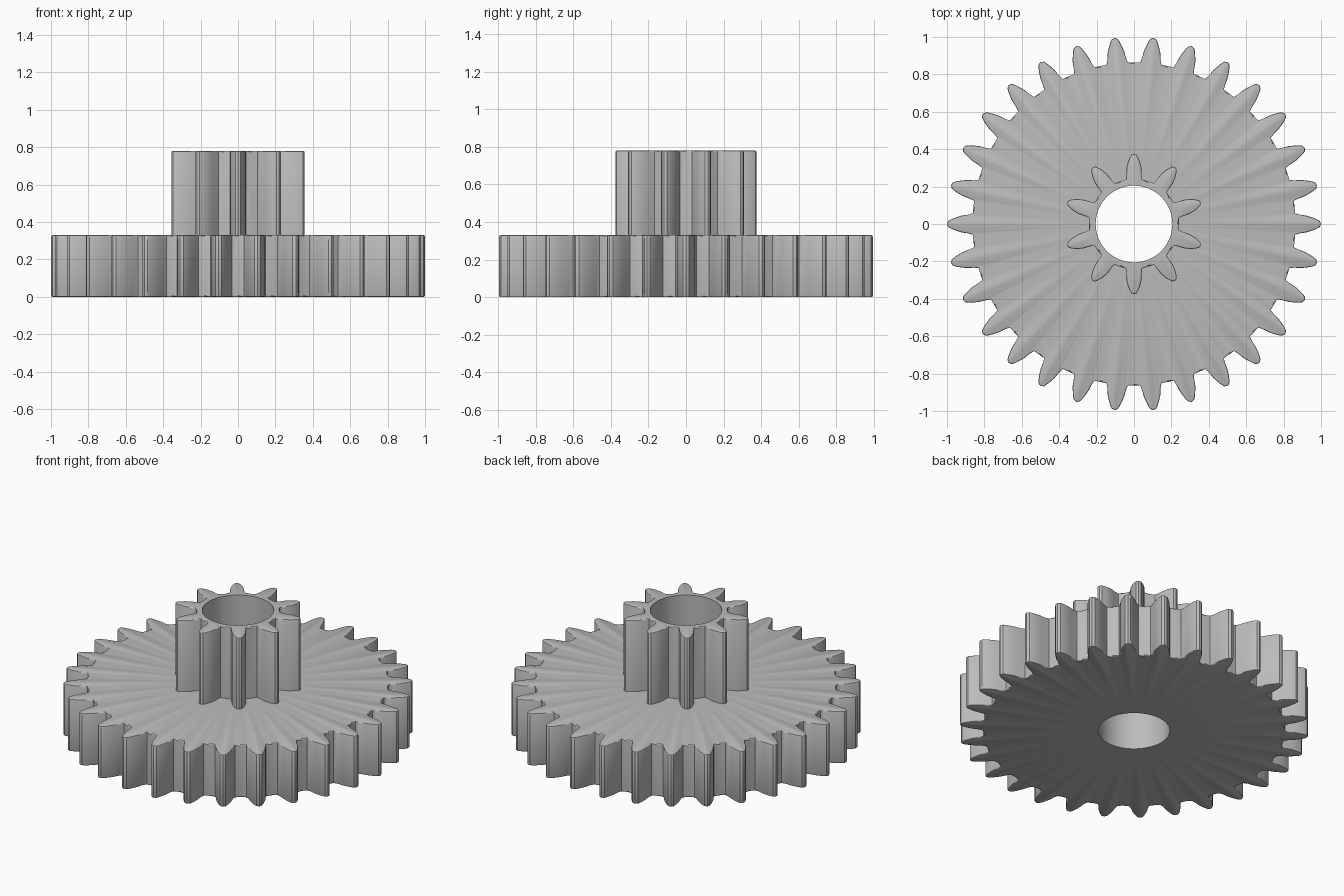
import bpy, bmesh, math

if "Cube" in bpy.data.objects:
    bpy.data.objects.remove(bpy.data.objects["Cube"], do_unlink=True)

grey = bpy.data.materials.new("light grey plastic")
grey.use_nodes = True
colour = (0.5, 0.5, 0.5, 1)
grey.diffuse_color = colour
grey.node_tree.nodes["Principled BSDF"].inputs["Base Color"].default_value = colour

BORE = 0.205


def gear_outline(teeth, start, flank):
    """Polar outline: each tooth mirrors its flank of (radius, half width)."""
    pitch = math.tau / teeth
    half = [(math.hypot(r, w), math.atan2(w, r)) for r, w in flank]
    tooth = [(r, -a) for r, a in half] + [(r, a) for r, a in reversed(half[:-1])]
    # straight root land up to the next tooth
    root, edge = half[0]
    land = root * math.cos(pitch / 2 - edge)
    for k in (-0.5, 0, 0.5):
        off = k * (pitch - 2 * edge)
        tooth.append((land / math.cos(off), pitch / 2 + off))
    return [(r, start + i * pitch + a) for i in range(teeth) for r, a in tooth]


def make_gear(name, outline, z0, z1, bottom, bevel):
    bm = bmesh.new()

    def ring(points, z):
        return [bm.verts.new((r * math.cos(a), r * math.sin(a), z)) for r, a in points]

    bore = [(BORE, a) for r, a in outline]
    loops = [ring(bore, z0), ring(outline, z0), ring(outline, z1), ring(bore, z1)]
    pairs = [(1, 2), (2, 3), (3, 0)] + ([(0, 1)] if bottom else [])
    n = len(outline)
    for a, b in pairs:
        for i in range(n):
            j = (i + 1) % n
            bm.faces.new((loops[a][i], loops[a][j], loops[b][j], loops[b][i]))
    bmesh.ops.recalc_face_normals(bm, faces=bm.faces)
    # soften the outer rims
    rims = [loops[2]] + ([loops[1]] if bottom else [])
    edges = [bm.edges.get((rim[i - 1], rim[i])) for rim in rims for i in range(n)]
    bmesh.ops.bevel(bm, geom=edges, offset=bevel, segments=2, profile=0.5,
                    affect='EDGES', clamp_overlap=True)
    mesh = bpy.data.meshes.new(name)
    bm.to_mesh(mesh)
    bm.free()
    mesh.materials.append(grey)
    obj = bpy.data.objects.new(name, mesh)
    bpy.context.collection.objects.link(obj)
    bpy.ops.object.select_all(action='DESELECT')
    obj.select_set(True)
    bpy.context.view_layer.objects.active = obj
    bpy.ops.object.shade_smooth_by_angle(angle=math.radians(30))


# wide lower gear
wheel_flank = [(0.862, 0.057), (0.888, 0.05), (0.925, 0.044), (0.955, 0.034),
               (0.978, 0.025), (0.993, 0.016), (1.0, 0)]
make_gear("large_gear", gear_outline(30, 0, wheel_flank), 0, 0.33, True, 0.007)

# narrow upper pinion
pinion_flank = [(0.238, 0.043), (0.26, 0.041), (0.3, 0.04), (0.33, 0.033),
                (0.352, 0.024), (0.37, 0.014), (0.375, 0)]
make_gear("small_gear", gear_outline(10, math.pi / 2, pinion_flank), 0.33, 0.78, False, 0.007)
